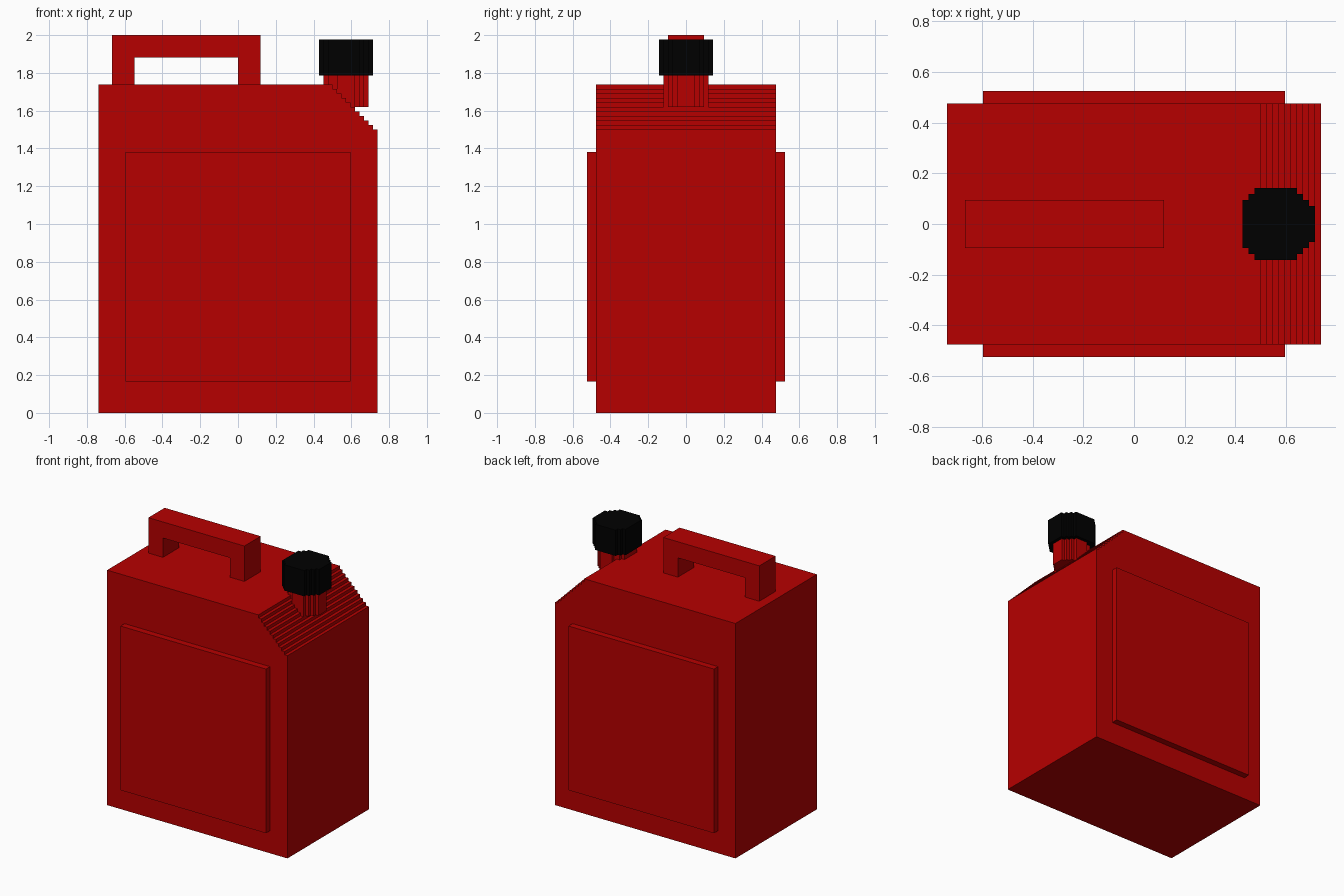
import bpy
import bmesh
import math

V = 2 / 84  # size of one block; all coordinates below are in blocks

if "Cube" in bpy.data.objects:
    bpy.data.objects.remove(bpy.data.objects["Cube"])


def material(name, rgb):
    color = (*rgb, 1)
    mat = bpy.data.materials.new(name)
    mat.use_nodes = True
    mat.diffuse_color = color
    mat.node_tree.nodes["Principled BSDF"].inputs["Base Color"].default_value = color
    return mat


red = material("can red", (0.47, 0, 0))
black = material("cap black", (0, 0, 0))


def prism(name, outline, start, end, axis, mat):
    """Extrude an outline along y (outline in xz) or z (outline in xy)."""
    def place(a, b, c):
        return (a * V, c * V, b * V) if axis == "y" else (a * V, b * V, c * V)

    bm = bmesh.new()
    face = bm.faces.new([bm.verts.new(place(a, b, start)) for a, b in outline])
    grown = bmesh.ops.extrude_face_region(bm, geom=[face])["geom"]
    shift = place(0, 0, end - start)
    bmesh.ops.translate(bm, vec=shift,
                        verts=[v for v in grown if isinstance(v, bmesh.types.BMVert)])
    bmesh.ops.recalc_face_normals(bm, faces=bm.faces)
    mesh = bpy.data.meshes.new(name)
    bm.to_mesh(mesh)
    bm.free()
    mesh.materials.append(mat)
    obj = bpy.data.objects.new(name, mesh)
    bpy.context.collection.objects.link(obj)


def rect(a0, a1, b0, b1):
    return [(a0, b0), (a1, b0), (a1, b1), (a0, b1)]


def block_circle(cx, radius, min_x):
    """Stepped outline of a disc made from whole blocks, cut flat at min_x."""
    right, left = [], []
    rows = math.ceil(radius)
    for y in range(-rows, rows):
        room = radius ** 2 - (y + 0.5) ** 2
        if room <= 0:
            continue
        half = math.sqrt(room)
        x0 = max(min_x, math.ceil(cx - half - 0.5))
        x1 = math.floor(cx + half - 0.5) + 1
        right += [(x1, y), (x1, y + 1)]
        left += [(x0, y), (x0, y + 1)]
    return list(dict.fromkeys(right + left[::-1]))


# Body with a stepped shoulder on its left side
steps = []
for i in range(10):
    steps += [(31 - i, 63 + i), (30 - i, 63 + i)]
body = [(-31, 0), (31, 0)] + steps + [(21, 73), (-31, 73)]
prism("can_body", body, -20, 20, "y", red)

# Raised panels on the front and back
for name, side in (("front_panel", -1), ("back_panel", 1)):
    prism(name, rect(-25, 25, 7, 58), 20 * side, 22 * side, "y", red)

# Carrying handle
handle = [(-28, 73), (-23, 73), (-23, 79), (0, 79),
          (0, 73), (5, 73), (5, 84), (-28, 84)]
prism("handle", handle, -4, 4, "y", red)

# Spout and cap
prism("spout_neck", block_circle(23.8, 5, 19), 68, 75, "z", red)
prism("spout_cap", block_circle(23.8, 6.45, 18), 75, 83, "z", black)
